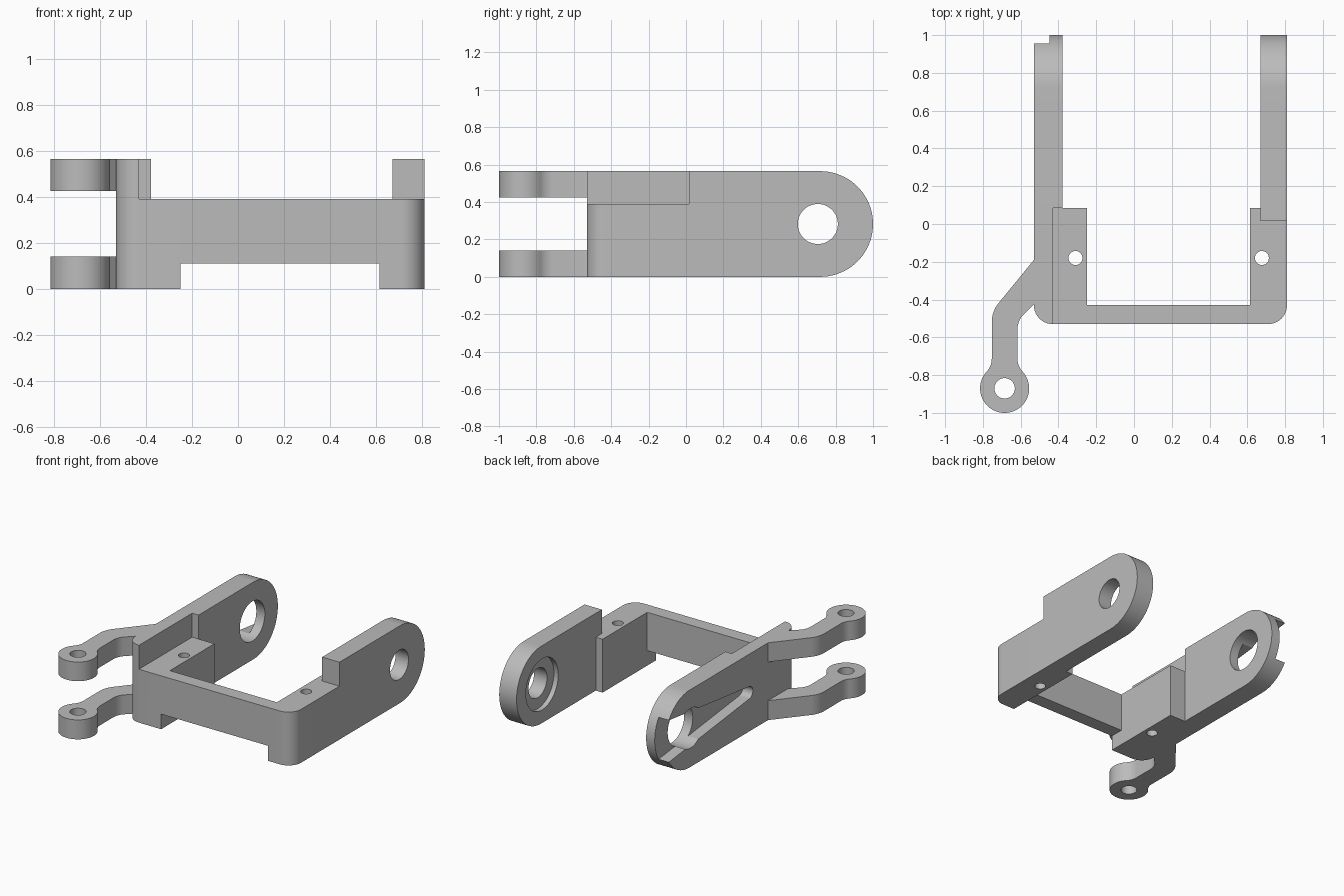
import bpy, bmesh
from math import sin, cos, radians, sqrt, acos, pi
from mathutils import Matrix

cube = bpy.data.objects.get("Cube")
if cube:
    bpy.data.objects.remove(cube, do_unlink=True)

grey = bpy.data.materials.new("satin_grey")
grey.use_nodes = True
colour = (0.5, 0.5, 0.5, 1)
grey.diffuse_color = colour
grey.node_tree.nodes["Principled BSDF"].inputs["Base Color"].default_value = colour


def arc(cx, cy, r, start, end, n=12):
    """Points on an arc, angles in degrees."""
    steps = [radians(start + (end - start) * i / n) for i in range(n + 1)]
    return [(cx + r * cos(a), cy + r * sin(a)) for a in steps]


def prism(name, outline, low, high, axis="Z"):
    """Extrude an (x, y) outline along z, or a (y, z) outline along x."""
    bm = bmesh.new()
    face = bm.faces.new([bm.verts.new((u, v, low)) for u, v in outline])
    extruded = bmesh.ops.extrude_face_region(bm, geom=[face])["geom"]
    top = [v for v in extruded if isinstance(v, bmesh.types.BMVert)]
    bmesh.ops.translate(bm, verts=top, vec=(0, 0, high - low))
    if axis == "X":
        turn = Matrix(((0, 0, 1), (1, 0, 0), (0, 1, 0)))
        bmesh.ops.transform(bm, matrix=turn.to_4x4(), verts=bm.verts)
    bmesh.ops.recalc_face_normals(bm, faces=bm.faces)
    mesh = bpy.data.meshes.new(name)
    bm.to_mesh(mesh)
    bm.free()
    mesh.materials.append(grey)
    obj = bpy.data.objects.new(name, mesh)
    bpy.context.collection.objects.link(obj)
    return obj


def combine(obj, other, operation):
    """Apply a boolean and remove the second solid."""
    mod = obj.modifiers.new(operation.lower(), "BOOLEAN")
    mod.object, mod.operation, mod.solver = other, operation, "EXACT"
    bpy.context.view_layer.objects.active = obj
    bpy.ops.object.modifier_apply(modifier=mod.name)
    bpy.data.objects.remove(other, do_unlink=True)


def drill(obj, u, v, r, low, high, axis="Z"):
    outline = arc(u, v, r, 0, 360, 48)[:-1]
    combine(obj, prism("drill", outline, low, high, axis), "DIFFERENCE")


def box(name, x0, x1, y0, y1, z0, z1):
    return prism(name, [(x0, y0), (x1, y0), (x1, y1), (x0, y1)], z0, z1)


# Main levels and positions
height, deck, bar_bottom = 0.565, 0.39, 0.11
mid = height / 2
front, block_back = -0.53, 0.085
right_x, left_x = -0.53, 0.81
pivot_y = 0.705


def arm(name, start, x0, x1):
    """Side arm with a rounded back end."""
    outline = [(start, 0)] + arc(1 - mid, mid, mid, -90, 90, 40) + [(start, height)]
    return prism(name, outline, x0, x1, "X")


# Front bar, mounting blocks and arms, merged into one frame
frame = box("frame", -0.25, 0.615, front, -0.43, bar_bottom, deck)
left_block = prism("left_block", [(0.615, front)] + arc(left_x - 0.1, -0.43, 0.1, -90, 0)
                   + [(left_x, 0.015), (0.67, 0.015), (0.67, block_back), (0.615, block_back)],
                   0, deck)
right_block = box("right_block", -0.43, -0.25, front, block_back, 0, deck)
right_wall = prism("right_wall", arc(right_x + 0.1, -0.43, 0.1, 270, 180)
                   + [(right_x, block_back), (-0.43, block_back)], 0, height)
left_arm = arm("left_arm", 0.015, 0.67, left_x)
right_arm = arm("right_arm", block_back, right_x, -0.378)
for part in (left_block, right_block, right_wall, left_arm, right_arm):
    combine(frame, part, "UNION")

# Screw holes through the blocks
for x in (-0.31, 0.677):
    drill(frame, x, -0.18, 0.037, -0.1, 0.5)

# Left pivot hole with an inner counterbore, and the larger right pivot hole
drill(frame, pivot_y, mid, 0.107, 0.6, 0.9, "X")
drill(frame, pivot_y, mid, 0.187, 0.6, 0.705, "X")
drill(frame, pivot_y, mid, 0.145, -0.6, -0.3, "X")

# Tapered slot on the outside of the right arm, open at the back
slot = prism("slot", arc(0.03, mid, 0.045, 270, 90, 16)
             + [(1.1, mid + 0.17), (1.1, mid - 0.17)], -0.6, -0.447, "X")
combine(frame, slot, "DIFFERENCE")

# Curved hinge lugs at the front right
ex, ey, er = -0.685, -0.87, 0.13
neck, fillet = 0.068, 0.1
reach = sqrt((er + fillet) ** 2 - (neck + fillet) ** 2)
bend = acos((neck + fillet) / (er + fillet)) * 180 / pi
lug_outline = (
    [(right_x, -0.19)]
    + arc(ex - neck + 0.16, -0.52, 0.16, 142, 180)
    + arc(ex - neck - fillet, ey + reach, fillet, 0, -bend)
    + arc(ex, ey, er, 180 - bend, 360 + bend, 40)
    + arc(ex + neck + fillet, ey + reach, fillet, 180 + bend, 180)
    + arc(ex + neck + 0.12, -0.56, 0.12, 180, 142)
    + [(right_x, -0.425)])
for name, low, high in (("lower_lug", 0, 0.142), ("upper_lug", 0.425, height)):
    lug = prism(name, lug_outline, low, high)
    drill(lug, ex, ey, 0.054, low - 0.1, high + 0.1)

# Smooth the rounded surfaces and keep the machined edges crisp
for obj in bpy.context.collection.objects:
    if obj.name in ("frame", "lower_lug", "upper_lug"):
        bpy.ops.object.select_all(action="DESELECT")
        obj.select_set(True)
        bpy.context.view_layer.objects.active = obj
        bpy.ops.object.shade_smooth_by_angle(angle=radians(30))
